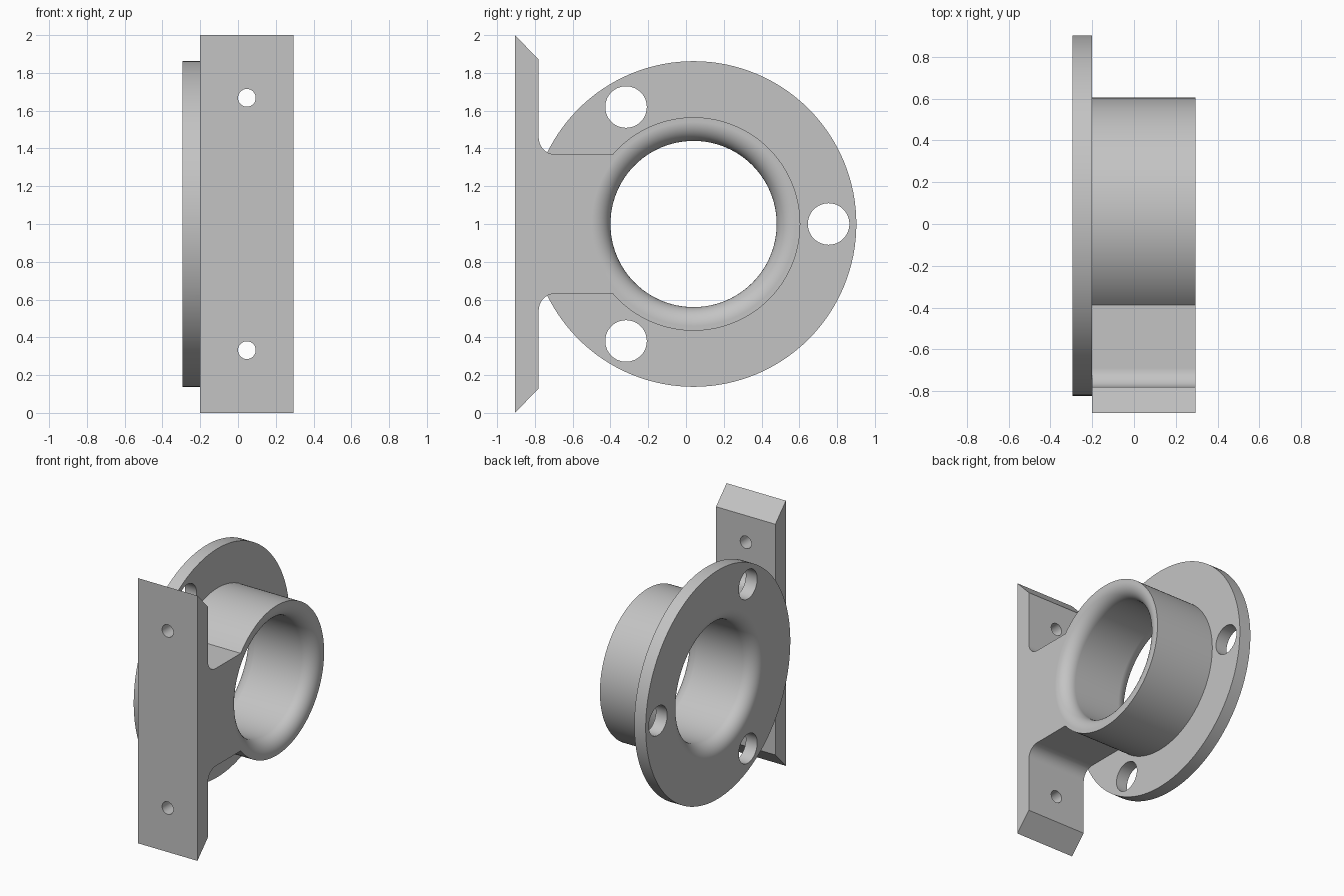
import bpy, bmesh
from math import sin, cos, pi, radians, sqrt, atan2

if "Cube" in bpy.data.objects:
    bpy.data.objects.remove(bpy.data.objects["Cube"], do_unlink=True)

# Main dimensions
CY, CZ = 0.04, 1.0                        # bore axis
X_BACK, X_FLANGE, X_FRONT = -0.295, -0.2, 0.295
FLANGE_R, TUBE_R, BORE_R, LIP = 0.862, 0.565, 0.44, 0.1
PLATE_FRONT, PLATE_BACK = -0.905, -0.78
WEB_HALF, FILLET = 0.368, 0.09

grey = bpy.data.materials.new("plain grey")
grey.use_nodes = True
colour = (0.55, 0.55, 0.55, 1)
grey.diffuse_color = colour
grey.node_tree.nodes["Principled BSDF"].inputs["Base Color"].default_value = colour


def finish(name, bm):
    bmesh.ops.recalc_face_normals(bm, faces=bm.faces[:])
    mesh = bpy.data.meshes.new(name)
    bm.to_mesh(mesh)
    bm.free()
    mesh.materials.append(grey)
    obj = bpy.data.objects.new(name, mesh)
    bpy.context.collection.objects.link(obj)
    return obj


def loft(name, rings):
    """Closed solid through a list of equal-length point rings."""
    bm = bmesh.new()
    loops = [[bm.verts.new(p) for p in ring] for ring in rings]
    for a, b in zip(loops, loops[1:]):
        for i in range(len(a)):
            j = (i + 1) % len(a)
            bm.faces.new((a[i], a[j], b[j], b[i]))
    bm.faces.new(loops[0])
    bm.faces.new(loops[-1])
    return finish(name, bm)


def turned_x(name, profile, y, z, n):
    """Solid turned around an axis along x; profile is (x, radius)."""
    return loft(name, [[(x, y + r * cos(2 * pi * i / n), z + r * sin(2 * pi * i / n))
                        for i in range(n)] for x, r in profile])


def combine(target, tool, operation):
    mod = target.modifiers.new(operation.lower(), "BOOLEAN")
    mod.object, mod.operation, mod.solver = tool, operation, "EXACT"
    bpy.context.view_layer.objects.active = target
    bpy.ops.object.modifier_apply(modifier=mod.name)
    bpy.data.objects.remove(tool, do_unlink=True)


# Bracket outline: upper half of plate, fillet, web and tube, then mirrored
upper = [(PLATE_FRONT, 1.0), (PLATE_BACK, 0.87)]
for i in range(11):
    a = pi + i / 10 * pi / 2
    upper.append((PLATE_BACK + FILLET * (1 + cos(a)), WEB_HALF + FILLET * (1 + sin(a))))
start = atan2(WEB_HALF, -sqrt(TUBE_R ** 2 - WEB_HALF ** 2))
for i in range(50):
    a = start * (1 - i / 50)
    upper.append((CY + TUBE_R * cos(a), TUBE_R * sin(a)))
outline = upper + [(CY + TUBE_R, 0)] + [(y, -z) for y, z in reversed(upper)]
body = loft("bracket_body", [[(x, y, CZ + z) for y, z in outline]
                             for x in (X_FLANGE, X_FRONT)])

# Round flange behind the tube
flange = turned_x("flange", [(X_BACK, FLANGE_R), (X_FLANGE, FLANGE_R)], CY, CZ, 128)
combine(body, flange, "UNION")

# Bore with rounded lips at both ends
lip = [(LIP * sin(i / 10 * pi / 2), BORE_R + LIP * (1 - cos(i / 10 * pi / 2)))
       for i in range(11)]
front = [(X_FRONT - LIP + x, r) for x, r in lip] + [(X_FRONT + 0.1, BORE_R + LIP)]
back = [(X_BACK + LIP - x, r) for x, r in lip] + [(X_BACK - 0.1, BORE_R + LIP)]
combine(body, turned_x("bore_cutter", back[::-1] + front, CY, CZ, 96), "DIFFERENCE")

# Three bolt holes through the flange
for k in range(3):
    a = radians(120 * k)
    hole = turned_x("bolt_cutter", [(X_BACK - 0.1, 0.11), (X_FLANGE + 0.05, 0.11)],
                    CY + 0.715 * cos(a), CZ + 0.715 * sin(a), 48)
    combine(body, hole, "DIFFERENCE")

# Two screw holes through the plate
for side in (-1, 1):
    hole = loft("screw_cutter", [[(0.047 + 0.047 * cos(2 * pi * i / 32), y,
                                   CZ + side * 0.668 + 0.047 * sin(2 * pi * i / 32))
                                  for i in range(32)]
                                 for y in (PLATE_FRONT - 0.1, PLATE_BACK + 0.05)])
    combine(body, hole, "DIFFERENCE")

# Smooth the curved walls, keep flat faces flat
bpy.ops.object.select_all(action="DESELECT")
body.select_set(True)
bpy.context.view_layer.objects.active = body
bpy.ops.object.shade_smooth_by_angle(angle=radians(30))
weighted = body.modifiers.new("flat_faces", "WEIGHTED_NORMAL")
weighted.keep_sharp = True
